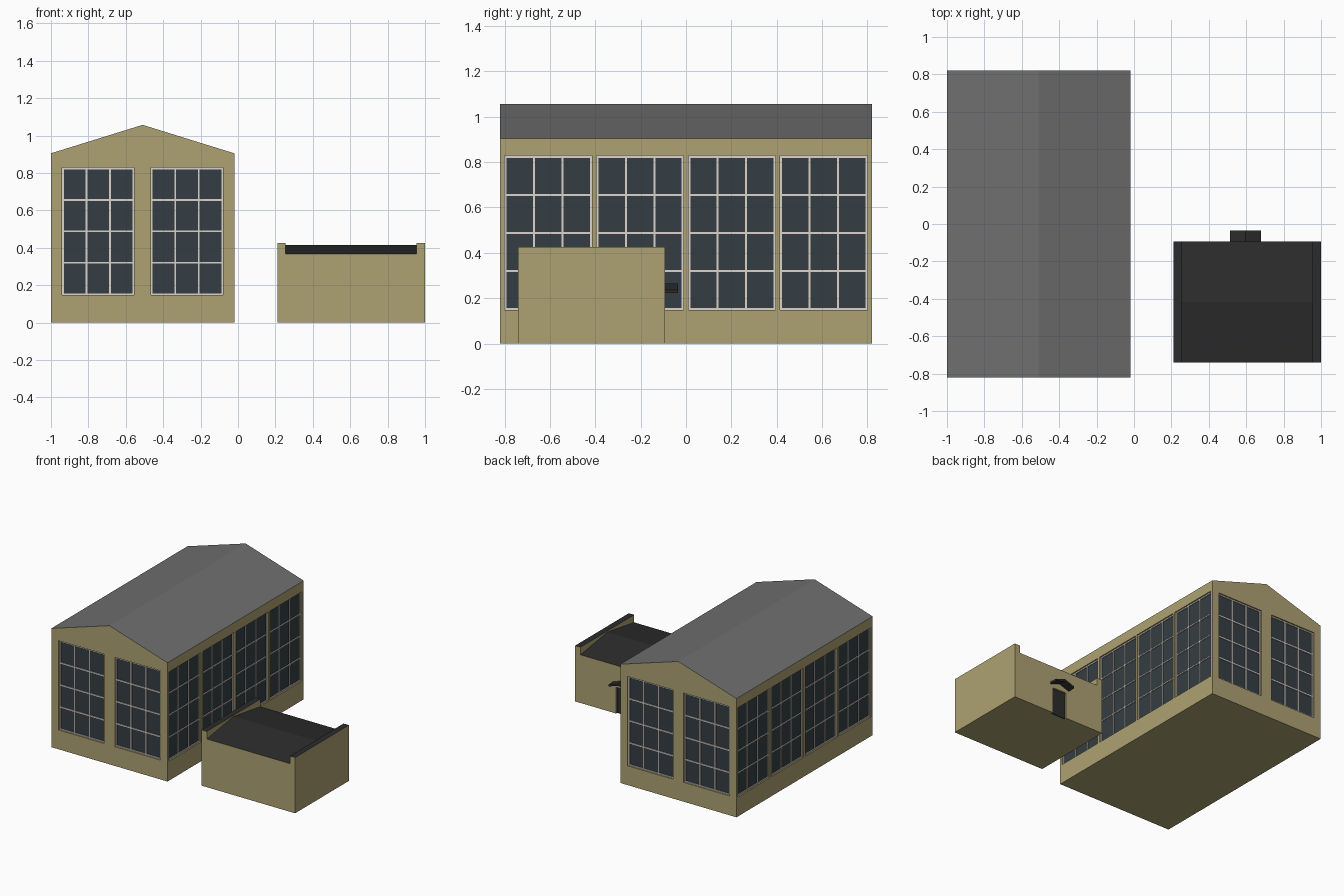
import bpy, bmesh
from math import pi
from mathutils import Matrix, Vector

if "Cube" in bpy.data.objects:
    bpy.data.objects.remove(bpy.data.objects["Cube"])


def material(name, r, g, b):
    m = bpy.data.materials.new(name)
    m.diffuse_color = (r, g, b, 1)
    m.use_nodes = True
    m.node_tree.nodes["Principled BSDF"].inputs["Base Color"].default_value = m.diffuse_color
    return m


WALL = material("wall_tan", 0.42, 0.36, 0.17)
GREY = material("roof_grey", 0.16, 0.16, 0.16)
DARK = material("roof_dark", 0.025, 0.025, 0.025)
GLASS = material("window_glass", 0.035, 0.048, 0.057)
FRAME = material("window_frame", 0.72, 0.66, 0.60)


def finish(name, bm, mats, hidden=False):
    bmesh.ops.recalc_face_normals(bm, faces=bm.faces)
    me = bpy.data.meshes.new(name)
    bm.to_mesh(me)
    bm.free()
    for m in mats:
        me.materials.append(m)
    ob = bpy.data.objects.new(name, me)
    bpy.context.collection.objects.link(ob)
    if hidden:
        ob.hide_render = True
        ob.display_type = 'WIRE'
        ob.hide_set(True)
    return ob


def add_box(bm, lo, hi, frame=Matrix()):
    lo, hi = Vector(lo), Vector(hi)
    size = Matrix.Diagonal((*(hi - lo), 1))
    bmesh.ops.create_cube(bm, size=1, matrix=frame @ Matrix.Translation((lo + hi) / 2) @ size)


def prism(name, profile, axis, a, b, mats, slot=lambda n: 0, hidden=False):
    """Extrude a (horizontal, z) profile along x or y from a to b."""
    bm = bmesh.new()
    pt = (lambda h, z: (a, h, z)) if axis == 'x' else (lambda h, z: (h, a, z))
    face = bm.faces.new([bm.verts.new(pt(h, z)) for h, z in profile])
    ext = bmesh.ops.extrude_face_region(bm, geom=[face])
    step = (b - a, 0, 0) if axis == 'x' else (0, b - a, 0)
    bmesh.ops.translate(bm, vec=step, verts=[v for v in ext['geom'] if isinstance(v, bmesh.types.BMVert)])
    bmesh.ops.recalc_face_normals(bm, faces=bm.faces)
    for f in bm.faces:
        f.normal_update()
        f.material_index = slot(f.normal)
    return finish(name, bm, mats, hidden)


def cut(ob, cutter):
    mod = ob.modifiers.new("cut", 'BOOLEAN')
    mod.operation = 'DIFFERENCE'
    mod.solver = 'EXACT'
    mod.object = cutter


# Main hall with gabled roof
X0, X1, Y, XM = -1.0, -0.02, 0.82, -0.51
hall = prism("main_hall", [(X0, 0), (X1, 0), (X1, 0.905), (XM, 1.057), (X0, 0.905)], 'y', -Y, Y,
             [WALL, GREY], lambda n: 1 if n.z > 0.3 else 0)

# Window layout: local x runs along the wall, local -y points outward
W, Z0, Z1, DEPTH, BAR = 0.385, 0.147, 0.828, 0.02, 0.009
frames = []
for off in (-0.2375, 0.2375):
    for s, ang in ((-1, 0), (1, pi)):
        frames.append(Matrix.Translation((XM + off, s * Y, 0)) @ Matrix.Rotation(ang, 4, 'Z'))
for y in (-0.6075, -0.2025, 0.2025, 0.6075):
    for x, ang in ((X0, -pi / 2), (X1, pi / 2)):
        frames.append(Matrix.Translation((x, y, 0)) @ Matrix.Rotation(ang, 4, 'Z'))

holes, glass, bars = bmesh.new(), bmesh.new(), bmesh.new()
for f in frames:
    h = W / 2
    add_box(holes, (-h, -0.05, Z0), (h, DEPTH, Z1), f)
    add_box(glass, (-h, DEPTH - 0.004, Z0), (h, DEPTH + 0.002, Z1), f)
    for i in range(4):
        x = -h + BAR / 2 + (W - BAR) * i / 3
        add_box(bars, (x - BAR / 2, 0.010, Z0), (x + BAR / 2, 0.018, Z1), f)
    for j in range(5):
        z = Z0 + BAR / 2 + (Z1 - Z0 - BAR) * j / 4
        add_box(bars, (-h, 0.0101, z - BAR / 2), (h, 0.018, z + BAR / 2), f)
cut(hall, finish("window_cutter", holes, [WALL], hidden=True))
finish("window_glass", glass, [GLASS])
finish("window_bars", bars, [FRAME])

# Annex block with dark-topped side parapets
AY0, AY1, AYM = -0.74, -0.093, -0.417
annex = prism("annex", [(AY0, 0), (AY1, 0), (AY1, 0.425), (AY0, 0.425)], 'x', 0.21, 1.0,
              [WALL, DARK], lambda n: 1 if n.z > 0.3 else 0)

# Shallow gabled roof cut between the parapets
cut(annex, prism("annex_roof_cutter",
                 [(AY0 - 0.1, 0.352), (AYM, 0.416), (AY1 + 0.1, 0.352), (AY1 + 0.1, 0.6), (AY0 - 0.1, 0.6)],
                 'x', 0.255, 0.955, [WALL, DARK], lambda n: 1 if n.z < -0.3 else 0, hidden=True))

# Recessed door in the back wall of the annex
DX = 0.595
hole, door = bmesh.new(), bmesh.new()
add_box(hole, (DX - 0.06, AY1 - 0.02, -0.05), (DX + 0.06, AY1 + 0.05, 0.2))
cut(annex, finish("door_cutter", hole, [WALL, DARK], hidden=True))
add_box(door, (DX - 0.06, AY1 - 0.024, 0), (DX + 0.06, AY1 - 0.012, 0.2))
finish("door", door, [DARK])

# Small gabled canopy over the door
prism("door_canopy", [(DX - 0.083, 0.222), (DX, 0.25), (DX + 0.083, 0.222),
                      (DX + 0.083, 0.237), (DX, 0.265), (DX - 0.083, 0.237)],
      'y', AY1 - 0.005, -0.035, [DARK])
